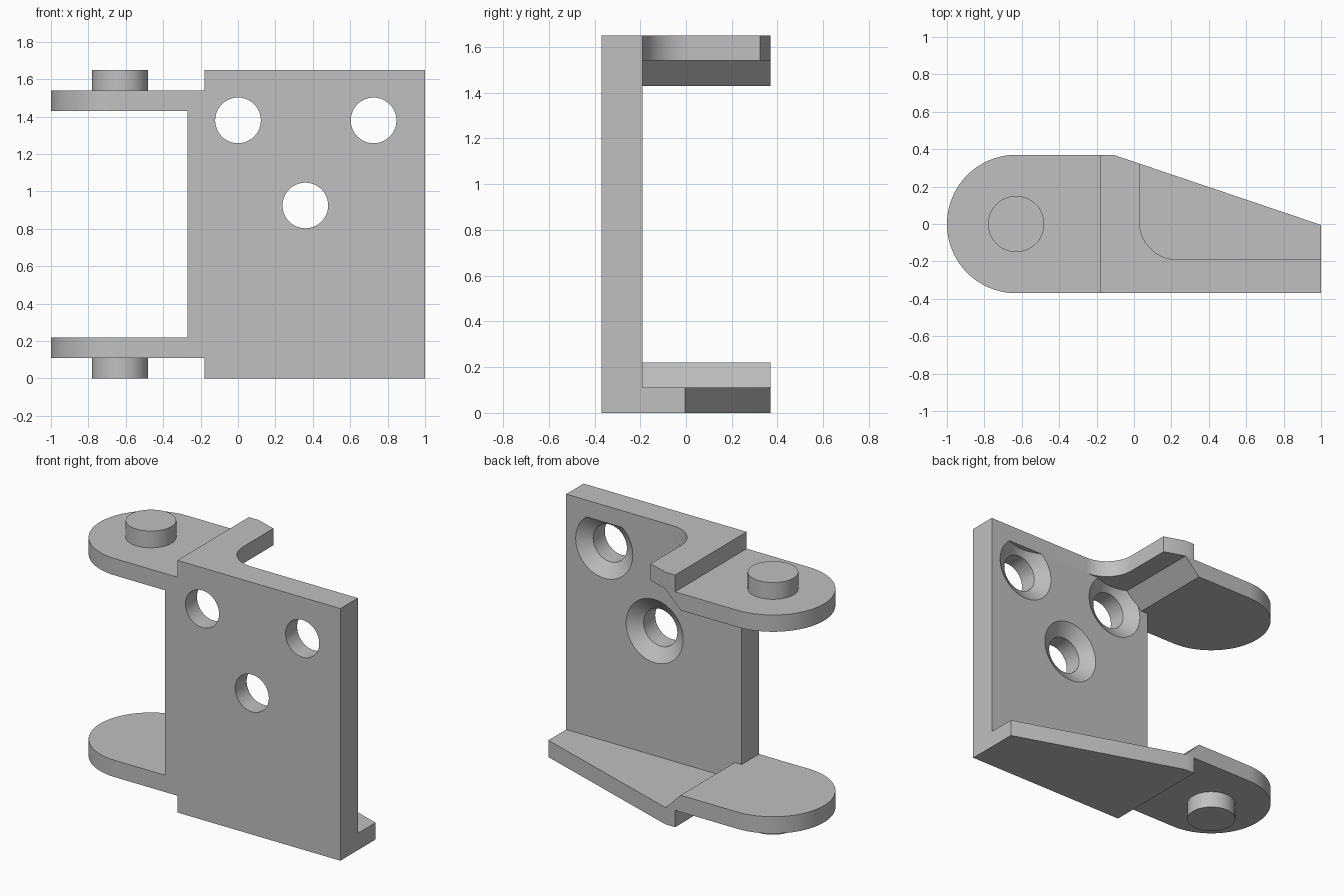
import bpy, bmesh
from math import cos, sin, pi, radians
from mathutils import Matrix, Vector

if "Cube" in bpy.data.objects:
    bpy.data.objects.remove(bpy.data.objects["Cube"])

HEIGHT, STEP = 1.65, 0.11          # overall height, sheet thickness of the arms
HALF, BACK = 0.37, -0.19           # half depth, rear face of the plate
PIN_X = -0.63

grey = bpy.data.materials.new("plain_grey")
grey.use_nodes = True
grey.diffuse_color = (0.53, 0.53, 0.53, 1)
grey.node_tree.nodes["Principled BSDF"].inputs["Base Color"].default_value = (0.53, 0.53, 0.53, 1)


def make_object(name, bm):
    bmesh.ops.recalc_face_normals(bm, faces=bm.faces)
    mesh = bpy.data.meshes.new(name)
    bm.to_mesh(mesh)
    bm.free()
    mesh.materials.append(grey)
    obj = bpy.data.objects.new(name, mesh)
    bpy.context.collection.objects.link(obj)
    return obj


def arc(cx, cy, r, start, end, n):
    angles = [radians(start + (end - start) * i / n) for i in range(n + 1)]
    return [(cx + r * cos(a), cy + r * sin(a)) for a in angles]


def prism(outline, z0, z1):
    bm = bmesh.new()
    face = bm.faces.new([bm.verts.new((x, y, z0)) for x, y in outline])
    top = bmesh.ops.extrude_face_region(bm, geom=[face])["geom"]
    verts = [v for v in top if isinstance(v, bmesh.types.BMVert)]
    bmesh.ops.translate(bm, verts=verts, vec=(0, 0, z1 - z0))
    return bm


def flip(bm):
    """Mirror a part from the bottom arm to the top arm."""
    for v in bm.verts:
        v.co.z = HEIGHT - v.co.z
    return bm


def hole_cutter(name, y0, y1, r0, r1):
    bm = bmesh.new()
    for x, z in ((0, 1.38), (0.725, 1.38), (0.36, 0.925)):
        place = Matrix.Translation((x, (y0 + y1) / 2, z)) @ Matrix.Rotation(-pi / 2, 4, "X")
        bmesh.ops.create_cone(bm, cap_ends=True, segments=64, radius1=r0, radius2=r1,
                              depth=y1 - y0, matrix=place)
    obj = make_object(name, bm)
    obj.hide_render = True
    return obj


# Mounting plate with three countersunk holes
plate = make_object("mounting_plate", prism(
    [(-0.27, -HALF), (1, -HALF), (1, BACK), (-0.27, BACK)], STEP, HEIGHT - STEP))
cutters = [hole_cutter("bore_cutter", -0.5, 0, 0.122, 0.122),
           hole_cutter("countersink_cutter", -0.27, -0.17, 0.094, 0.235)]
for cutter in cutters:
    mod = plate.modifiers.new("holes", "BOOLEAN")
    mod.operation, mod.solver, mod.object = "DIFFERENCE", "EXACT", cutter
bpy.context.view_layer.update()
graph = bpy.context.evaluated_depsgraph_get()
cut_mesh = bpy.data.meshes.new_from_object(plate.evaluated_get(graph))
plate.modifiers.clear()
plate.data = cut_mesh
for cutter in cutters:
    bpy.data.objects.remove(cutter)

# Tapered bottom flange and cut-away top flange with an inner fillet
rear = [(-0.11, HALF), (-0.18, HALF)]
front = [(-0.18, -HALF), (1, -HALF)]
parts = [plate,
         make_object("bottom_flange", prism(front + [(1, -0.005)] + rear, 0, STEP)),
         make_object("top_flange", prism(
             front + [(1, BACK)] + arc(0.23, 0.01, 0.2, 270, 180, 16) + [(0.03, 0.323)] + rear,
             HEIGHT - STEP, HEIGHT))]

# Rounded lugs with a sloped inner end, and their pivot pins
lug_outline = [(-0.11, -HALF), (-0.11, HALF)] + arc(PIN_X, 0, HALF, 90, 270, 48)
for side in ("bottom", "top"):
    lug = prism(lug_outline, STEP, 2 * STEP)
    for v in lug.verts:
        if v.co.x > -0.2 and v.co.z > 1.5 * STEP:
            v.co.x -= STEP
    pin = prism(arc(PIN_X, 0, 0.15, 0, 354.375, 63), 0, STEP)
    for name, bm in (("lug", lug), ("pivot_pin", pin)):
        parts.append(make_object(f"{side}_{name}", flip(bm) if side == "top" else bm))
        if side == "top":
            # restore outward normals after mirroring
            fix = bmesh.new()
            fix.from_mesh(parts[-1].data)
            bmesh.ops.recalc_face_normals(fix, faces=fix.faces)
            fix.to_mesh(parts[-1].data)
            fix.free()

# Smooth the round walls and keep the edges sharp
bpy.ops.object.select_all(action="DESELECT")
for obj in parts:
    obj.select_set(True)
bpy.context.view_layer.objects.active = plate
bpy.ops.object.shade_smooth_by_angle(angle=radians(25))
